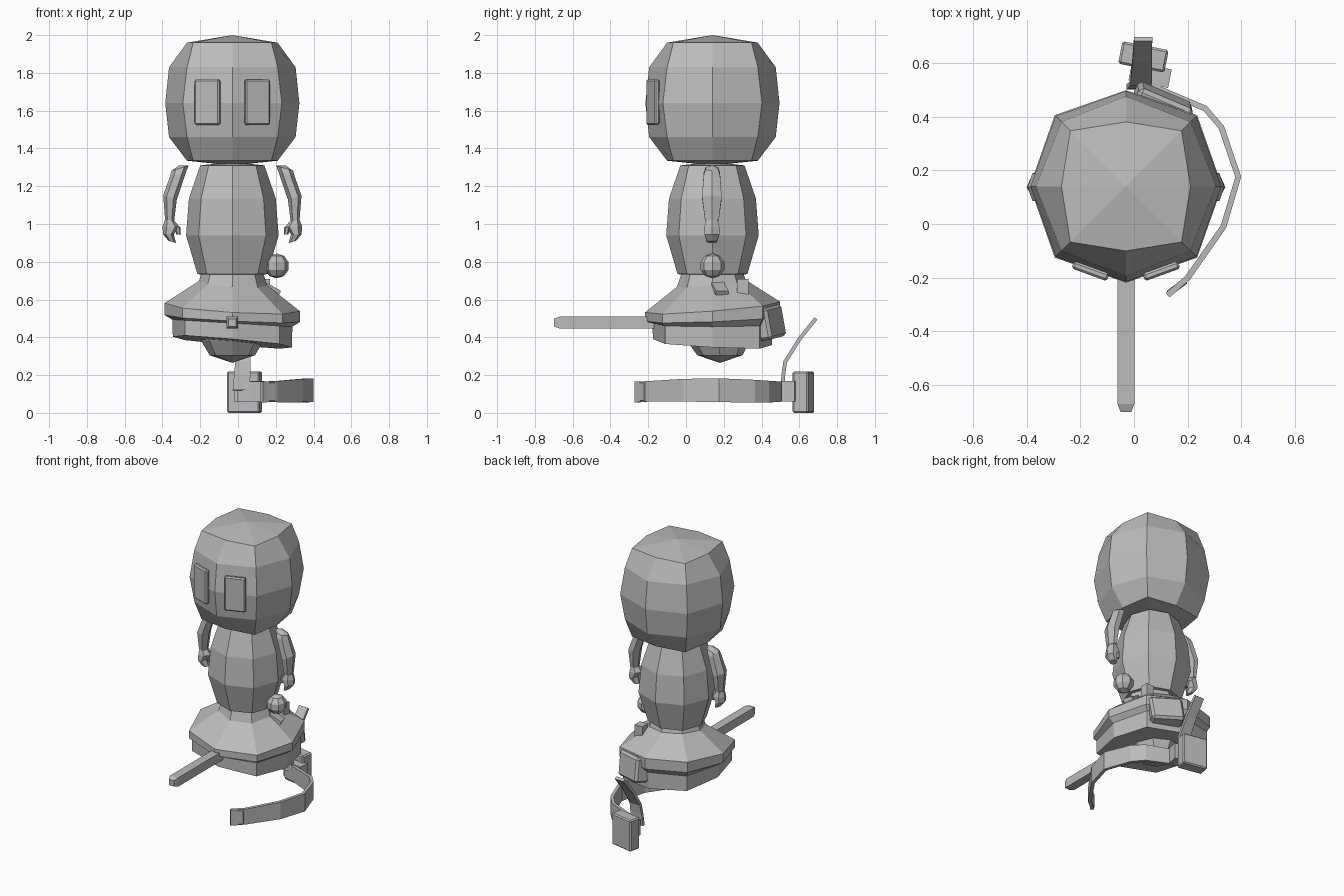
import bpy, bmesh, math
from mathutils import Vector, Matrix

if "Cube" in bpy.data.objects:
    bpy.data.objects.remove(bpy.data.objects["Cube"])

CX, CY = -0.03, 0.14          # shared axis of head, body and skirt
grey = bpy.data.materials.new("plain grey")
grey.diffuse_color = (0.5, 0.5, 0.5, 1)
grey.use_nodes = True
grey.node_tree.nodes["Principled BSDF"].inputs["Base Color"].default_value = grey.diffuse_color


def finish(name, bm):
    bmesh.ops.recalc_face_normals(bm, faces=bm.faces)
    me = bpy.data.meshes.new(name)
    bm.to_mesh(me)
    bm.free()
    me.materials.append(grey)
    ob = bpy.data.objects.new(name, me)
    bpy.context.collection.objects.link(ob)
    return ob


def loft(name, rings, tip_a=None, tip_b=None):
    """Skin rings of points; ends are flat caps or fans to a tip."""
    bm = bmesh.new()
    vs = [[bm.verts.new(p) for p in r] for r in rings]
    n = len(vs[0])
    for a, b in zip(vs, vs[1:]):
        for i in range(n):
            bm.faces.new((a[i], a[(i + 1) % n], b[(i + 1) % n], b[i]))
    for ring, tip in ((vs[0], tip_a), (vs[-1], tip_b)):
        if tip is None:
            bm.faces.new(ring)
        else:
            t = bm.verts.new(tip)
            for i in range(n):
                bm.faces.new((ring[i], ring[(i + 1) % n], t))
    return finish(name, bm)


def octagon(z, r, d, ax=0.0, by=0.0, cx=CX, cy=CY):
    """Eight points: radius r on the axes, d,d on diagonals, tilted by ax, by."""
    pts = [(r, 0), (d, d), (0, r), (-d, d), (-r, 0), (-d, -d), (0, -r), (d, -d)]
    return [(cx + x, cy + y, z + ax * x + by * y) for x, y in pts]


def box(name, size, loc, rot=(0, 0, 0), bevel=0.0):
    bm = bmesh.new()
    bmesh.ops.create_cube(bm, size=1, matrix=Matrix.Diagonal((*size, 1)))
    if bevel:
        bmesh.ops.bevel(bm, geom=bm.edges[:], offset=bevel, segments=1, affect='EDGES')
    ob = finish(name, bm)
    ob.location, ob.rotation_euler = loc, rot
    return ob


def ball(name, r, loc, seg=8, rings=5):
    bm = bmesh.new()
    bmesh.ops.create_uvsphere(bm, u_segments=seg, v_segments=rings, radius=r)
    finish(name, bm).location = loc


# head: eight-sided rounded block
head = [(1.96, .24, .207), (1.83, .335, .24), (1.64, .355, .262),
        (1.46, .335, .24), (1.335, .24, .207)]
loft("head", [octagon(*h) for h in head], (CX, CY, 2.0), (CX, CY, 1.31))

# eyes: raised plates lying on the two front facets
for s, side in ((-1, "left"), (1, "right")):
    box("eye_" + side, (.14, .03, .24), (CX + s * .132, CY - .315, 1.645),
        (0, 0, s * math.radians(20)), .008)

# body: eight-sided egg
body = [(1.31, .17, .125), (1.135, .23, .165), (.94, .245, .178), (.735, .185, .135)]
loft("body", [octagon(*b) for b in body], (CX, CY, 1.33), (CX, CY, .71))


# arms: hexagonal lofts mirrored about the body axis
def hexa(s, x, z, rx, ry, slope=0.0):
    return [(CX + s * (x + rx * math.cos(a)), CY - .003 + ry * math.sin(a),
             z + slope * rx * math.cos(a))
            for a in (i * math.pi / 3 for i in range(6))]


for s, side in ((-1, "left"), (1, "right")):
    loft("arm_" + side, [hexa(s, .277, 1.295, .045, .038, -.3),
                         hexa(s, .287, 1.265, .043, .05, -.3),
                         hexa(s, .33, 1.14, .036, .06, .3),
                         hexa(s, .332, 1.02, .024, .042, .1)],
         (CX + s * .282, CY, 1.31))
    loft("hand_" + side, [hexa(s, .333, 1.02, .024, .035),
                          hexa(s, .325, .985, .045, .046),
                          hexa(s, .338, .945, .028, .046),
                          hexa(s, .318, .905, .02, .03, .3)])
    loft("thumb_" + side, [hexa(s, .29, .985, .016, .025),
                           hexa(s, .285, .945, .012, .018)])

# skirt: tilted eight-sided brim with a stepped lower band
skirt = [(.71, .15, .108, -.05, .05), (.68, .19, .135, -.05, .08),
         (.56, .358, .265, -.06, .08), (.50, .358, .265, -.05, .04),
         (.475, .318, .25, -.06, 0), (.375, .315, .25, -.09, -.05)]
loft("skirt", [octagon(*k) for k in skirt])
box("skirt_back_flap", (.22, .11, .17), (.10, .43, .475), (.15, .1, -.4), .015)
loft("waist", [octagon(.66, .19, .135), octagon(.735, .165, .118)])

# bowl beneath the skirt
loft("bowl", [octagon(.42, .18, .13, cy=.16), octagon(.38, .165, .12, cy=.17),
              octagon(.305, .12, .088, cy=.18)], None, (CX, .18, .265))

# front bar with tapered tip
bar = [(-.69, .02), (-.67, .031), (-.1, .031)]
bar[0] = (-.70, .02)
loft("front_bar", [[(CX + a * h, y, .478 + b * h) for a, b in
                    ((-1, -1), (1, -1), (1, 1), (-1, 1))] for y, h in bar])

# side lever with knob, and small box behind it
ball("lever_knob", .066, (.205, .14, .778))
box("lever_foot", (.11, .07, .05), (.16, .175, .65), (0, .5, .3))
box("skirt_box", (.06, .06, .10), (.14, .30, .66))

# hanging buckle
box("buckle", (.175, .085, .22), (.035, .622, .11), (0, 0, math.radians(-11)), .008)
box("buckle_link", (.15, .07, .11), (.06, .555, .115), (0, 0, math.radians(-11)))

# curved strap, sweeping from the buckle round to the front
path = [(.0, .53, .06, .165), (.075, .51, .06, .165), (.265, .43, .055, .17),
        (.325, .36, .055, .175), (.388, .175, .057, .183), (.333, -.01, .06, .18),
        (.20, -.20, .06, .168), (.125, -.265, .055, .165)]
rings = []
for i, (x, y, lo, hi) in enumerate(path):
    a, b = path[max(i - 1, 0)], path[min(i + 1, len(path) - 1)]
    t = Vector((b[0] - a[0], b[1] - a[1])).normalized() * .011
    rings.append([(x - t.y, y + t.x, lo), (x + t.y, y - t.x, lo),
                  (x + t.y, y - t.x, hi), (x - t.y, y + t.x, hi)])
loft("curved_strap", rings)
box("strap_end", (.085, .024, .105), (.16, -.235, .112), (0, 0, math.radians(37)), .006)

# upright strap bending backwards above the buckle
up = [(.51, .12), (.515, .20), (.525, .27), (.60, .39), (.688, .50)]
rings = []
for i, (y, z) in enumerate(up):
    a, b = up[max(i - 1, 0)], up[min(i + 1, len(up) - 1)]
    t = Vector((b[0] - a[0], b[1] - a[1])).normalized() * .01
    w = .046 - .003 * i
    c = .018 + .004 * i
    rings.append([(c - w, y - t.y, z + t.x), (c + w, y - t.y, z + t.x),
                  (c + w, y + t.y, z - t.x), (c - w, y + t.y, z - t.x)])
loft("upright_strap", rings)
